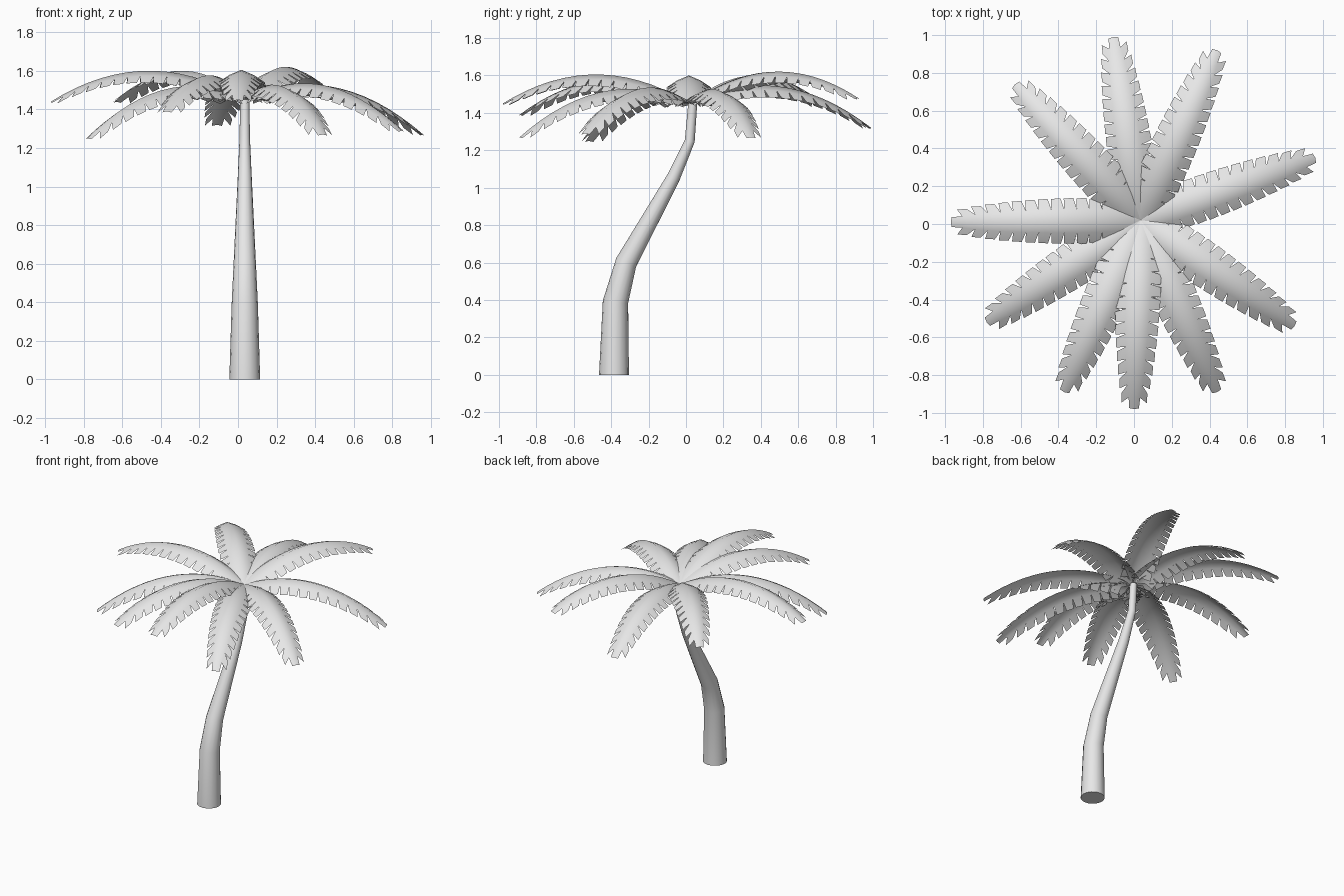
import bpy, bmesh, math
from mathutils import Vector, Matrix

if "Cube" in bpy.data.objects:
    bpy.data.objects.remove(bpy.data.objects["Cube"], do_unlink=True)

grey = bpy.data.materials.new("plain grey")
grey.use_nodes = True
grey.diffuse_color = (0.8, 0.8, 0.8, 1)
grey.node_tree.nodes["Principled BSDF"].inputs["Base Color"].default_value = (0.8, 0.8, 0.8, 1)


def finish(bm, name, angle):
    mesh = bpy.data.meshes.new(name)
    bm.to_mesh(mesh)
    bm.free()
    mesh.materials.append(grey)
    obj = bpy.data.objects.new(name, mesh)
    bpy.context.collection.objects.link(obj)
    bpy.ops.object.select_all(action='DESELECT')
    obj.select_set(True)
    bpy.context.view_layer.objects.active = obj
    bpy.ops.object.shade_smooth_by_angle(angle=math.radians(angle))
    return obj


CROWN = Vector((0.035, 0.02, 1.45))

# Trunk: tapered rings along a bent path (y, z, radius)
path = [(-0.385, 0, 0.08), (-0.377, 0.39, 0.068), (-0.32, 0.6, 0.058),
        (-0.067, 1.055, 0.036), (0.02, 1.25, 0.027), (0.036, 1.45, 0.024)]
SIDES = 16
bm = bmesh.new()
rings = []
for i, (y, z, r) in enumerate(path):
    before, after = path[max(i - 1, 0)], path[min(i + 1, len(path) - 1)]
    lean = math.atan2(after[0] - before[0], after[1] - before[1]) if i else 0
    tilt = Matrix.Rotation(-lean, 3, 'X')
    ring = []
    for k in range(SIDES):
        a = math.tau * k / SIDES
        p = tilt @ Vector((r * math.cos(a), r * math.sin(a), 0))
        ring.append(bm.verts.new(p + Vector((CROWN.x, y, z))))
    rings.append(ring)
for low, high in zip(rings, rings[1:]):
    for k in range(SIDES):
        n = (k + 1) % SIDES
        bm.faces.new((low[k], low[n], high[n], high[k]))
bm.faces.new(rings[0][::-1])
bm.faces.new(rings[-1])
finish(bm, "trunk", 50)

# Fronds: an arched rib with a drooping blade cut into teeth
TEETH, END, INNER, GAP = 14, 0.94, 0.52, 0.011


def half_width(u):
    return 0.122 * math.sin(math.pi * u ** 0.65) ** 0.35 if u > 0 else 0


def make_frond(name, tip):
    reach = Vector((tip[0] - CROWN.x, tip[1] - CROWN.y, 0))
    out = reach.normalized()
    across = Vector((-out.y, out.x, 0))
    bm = bmesh.new()

    def point(u, s):
        z = 0.622 * u * (1 - u) + (tip[2] - CROWN.z) * u
        z -= 0.3 * abs(s) + 2 * s * s
        return bm.verts.new(CROWN + reach * u + across * s + Vector((0, 0, z)))

    stations = [END * i / TEETH for i in range(TEETH + 1)]
    rib = [point(u, 0) for u in stations]
    end_tip = point(1.0, 0)
    for side in (1, -1):
        def face(*verts):
            bm.faces.new(verts if side < 0 else verts[::-1])

        inner = [point(u, side * INNER * half_width(u)) for u in stations]
        for i in range(TEETH):
            u0, u1 = stations[i], stations[i + 1]
            # inner blade strip
            if i == 0:
                face(rib[0], inner[1], rib[1])
                continue
            face(rib[i], inner[i], inner[i + 1], rib[i + 1])
            # outer tooth, sweeping forward towards the end
            sweep = 0.006 + 0.045 * u0 ** 4
            w = half_width((u0 + u1) / 2) * side
            a = point(u0 + GAP + sweep, w)
            b = point(u1 - GAP / 2 + sweep, w * 0.97)
            face(inner[i], a, b, inner[i + 1])
        # half of the end tooth
        corner = point(0.995, side * 0.026)
        face(rib[-1], inner[-1], corner, end_tip)
    bmesh.ops.delete(bm, geom=[v for v in bm.verts if not v.link_faces], context='VERTS')
    finish(bm, name, 60)


tips = [(0.96, 0.35, 1.27), (0.44, 0.92, 1.48), (-0.11, 0.99, 1.32),
        (-0.63, 0.74, 1.44), (-0.97, 0.01, 1.44), (-0.78, -0.52, 1.25),
        (-0.37, -0.89, 1.39), (0.0, -0.98, 1.45), (0.44, -0.89, 1.27),
        (0.85, -0.54, 1.29)]
for i, tip in enumerate(tips):
    make_frond(f"palm_frond_{i + 1}", tip)
